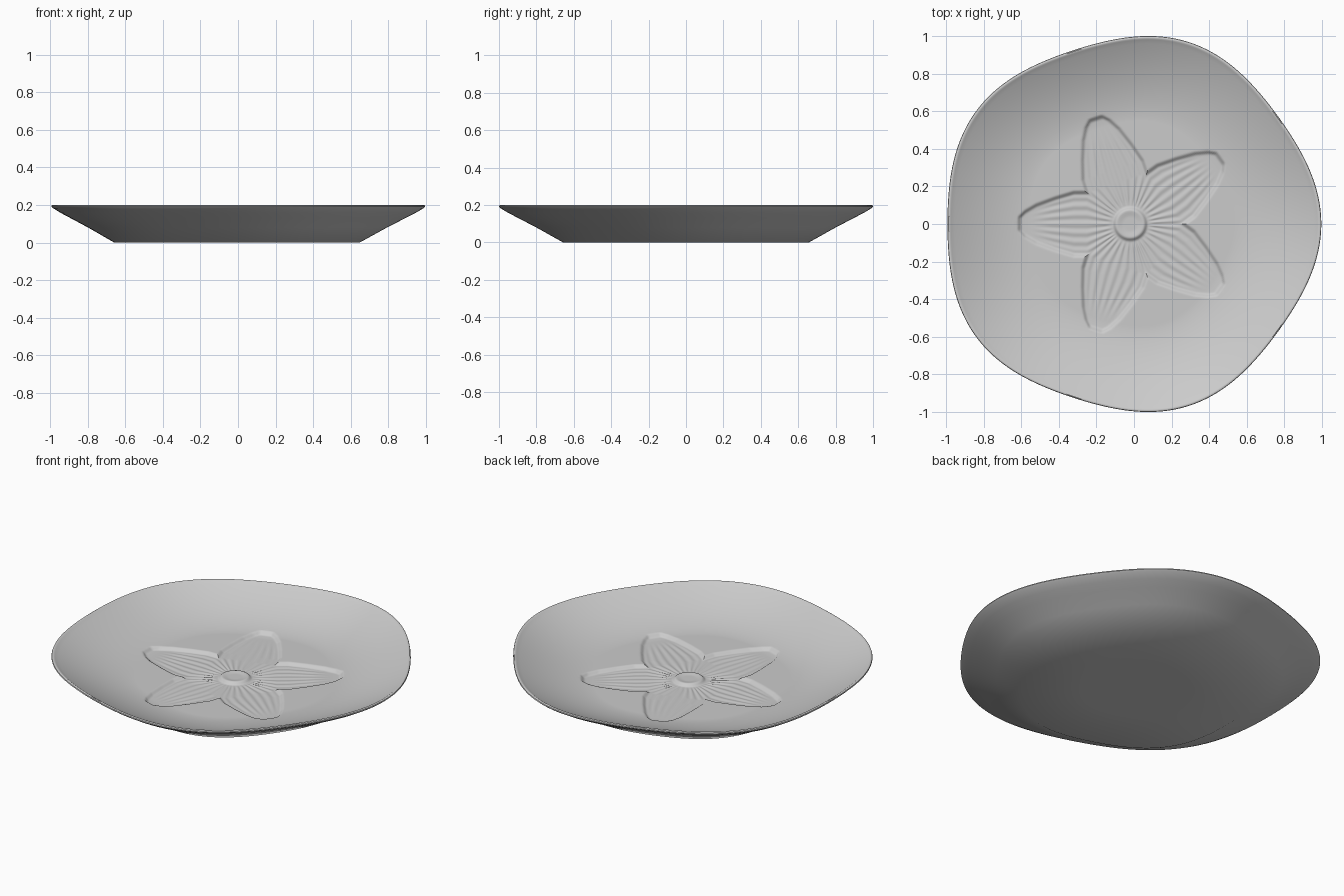
import bpy, bmesh, math

cube = bpy.data.objects.get("Cube")
if cube:
    bpy.data.objects.remove(cube, do_unlink=True)

SEGMENTS = 480
CENTER_X = -0.02
FLOOR, RIM = 0.07, 0.195
PETAL_LENGTH, PETAL_DEPTH = 0.59, 0.016
SECTOR = math.tau / 5
# Half width of a petal along its length
PETAL = [(0, 0.17), (0.3, 0.167), (0.4, 0.137), (0.5, 0.1), (0.56, 0.065), (0.6, 0.025)]


def smoothstep(a, b, x):
    t = min(max((x - a) / (b - a), 0), 1)
    return t * t * (3 - 2 * t)


def petal_half_width(along):
    for (a, wa), (b, wb) in zip(PETAL, PETAL[1:]):
        if along <= b:
            return wa + (wb - wa) * (along - a) / (b - a)
    return 0


def outline(angle):
    """Rounded five-cornered outline shared by rim and foot."""
    return 0.995 * (1 + 0.022 * math.cos(5 * angle))


def flower(radius, angle):
    """Height of the pressed flower relative to the floor."""
    local = angle % SECTOR - SECTOR / 2
    along, across = radius * math.cos(local), radius * math.sin(local)
    width = petal_half_width(along)
    inside = min(width - abs(across), PETAL_LENGTH - along)
    sunk = smoothstep(-0.014, 0.014, inside)
    # Fine veins fan out from the middle of each petal
    fan = across / max(min(width, along * 0.73), 0.01)
    fade = smoothstep(0.09, 0.14, radius) * (1 - smoothstep(0.4, 0.54, radius))
    veins = 0.0018 * math.cos(fan * math.pi * 7) * fade * smoothstep(0, 0.04, inside)
    # Raised round button in the middle, slightly dished
    button = 1 - smoothstep(0.072, 0.095, radius)
    dish = 0.005 * (1 - smoothstep(0.035, 0.075, radius))
    return (veins - PETAL_DEPTH * sunk) * (1 - button) - dish * button


def inner_height(scale, angle):
    """Flat floor rising in a smooth curve to the rim."""
    s = max((scale - 0.55) / 0.43, 0)
    return FLOOR + (RIM - FLOOR) * s ** 1.7 + flower(scale * outline(angle), angle)


bm = bmesh.new()


def add_ring(scale, height):
    ring = []
    for i in range(SEGMENTS):
        angle = math.tau * i / SEGMENTS
        r = scale * outline(angle)
        z = height if height is not None else inner_height(scale, angle)
        ring.append(bm.verts.new((CENTER_X + r * math.cos(angle), r * math.sin(angle), z)))
    return ring


# Inside surface, finely divided where the flower lies
scales = [0.0065 * k for k in range(2, 97)] + [0.64 + 0.02 * k for k in range(18)]
rings = [add_ring(s, None) for s in scales]

# Rounded rim, sloping outside wall and flat foot
for scale, height in [(0.986, 0.199), (0.993, 0.2), (0.998, 0.197), (1, 0.191),
                      (0.99, 0.182), (0.95, 0.158), (0.9, 0.132), (0.8, 0.08),
                      (0.657, 0), (0.3, 0)]:
    rings.append(add_ring(scale, height))

for lower, upper in zip(rings, rings[1:]):
    for i in range(SEGMENTS):
        j = (i + 1) % SEGMENTS
        bm.faces.new((lower[i], upper[i], upper[j], lower[j]))


# Close the middle on both sides
def close(ring):
    z = sum(v.co.z for v in ring) / SEGMENTS
    hub = bm.verts.new((CENTER_X, 0, z))
    for i in range(SEGMENTS):
        bm.faces.new((ring[i], ring[(i + 1) % SEGMENTS], hub))


close(rings[0])
close(rings[-1])
bmesh.ops.recalc_face_normals(bm, faces=bm.faces)

mesh = bpy.data.meshes.new("plate")
bm.to_mesh(mesh)
bm.free()
plate = bpy.data.objects.new("plate", mesh)
bpy.context.collection.objects.link(plate)

# Plain grey glaze
grey = bpy.data.materials.new("light_grey")
grey.use_nodes = True
color = (0.6, 0.6, 0.6, 1)
grey.diffuse_color = color
grey.node_tree.nodes["Principled BSDF"].inputs["Base Color"].default_value = color
mesh.materials.append(grey)

bpy.ops.object.select_all(action='DESELECT')
plate.select_set(True)
bpy.context.view_layer.objects.active = plate
bpy.ops.object.shade_smooth_by_angle(angle=math.radians(40))
# The shallow foot edge stays crisp
foot = {e.index for e in mesh.edges
        if all(mesh.vertices[v].co.z < 0.001 and
               math.hypot(mesh.vertices[v].co.x, mesh.vertices[v].co.y) > 0.5 for v in e.vertices)}
sharp = mesh.attributes.get("sharp_edge") or mesh.attributes.new("sharp_edge", 'BOOLEAN', 'EDGE')
for index in foot:
    sharp.data[index].value = True
